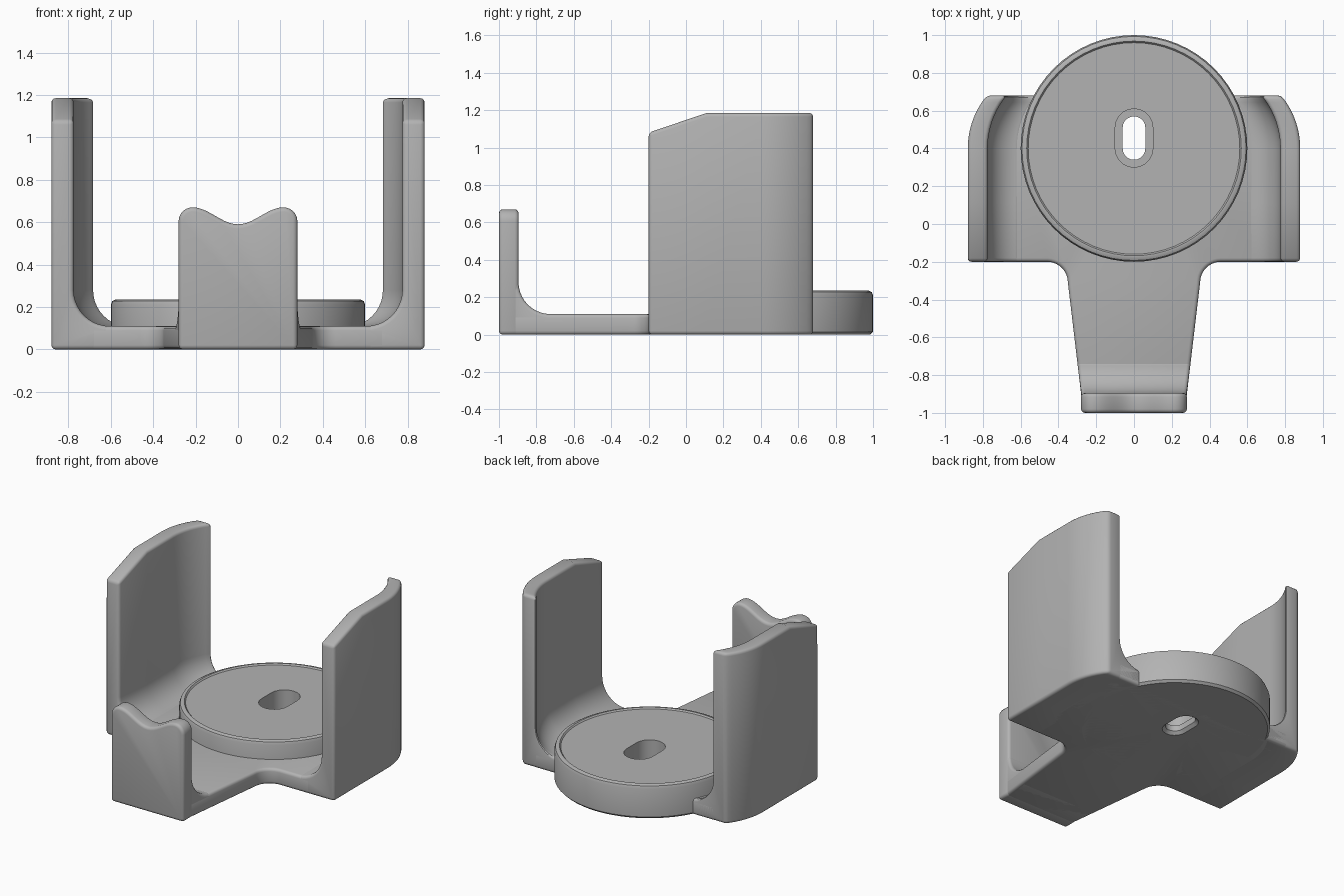
import bpy
import bmesh
from math import sin, cos, pi, sqrt, radians

cube = bpy.data.objects.get("Cube")
if cube:
    bpy.data.objects.remove(cube, do_unlink=True)

grey = bpy.data.materials.new("matte grey")
grey.use_nodes = True
GREY = (0.45, 0.45, 0.45, 1)
grey.diffuse_color = GREY
grey.node_tree.nodes["Principled BSDF"].inputs["Base Color"].default_value = GREY

BASE, EDGE, FILLET = 0.11, 0.02, 0.17


def loft(name, sections):
    """Skin a closed solid through equal-length point loops."""
    bm = bmesh.new()
    rings = [[bm.verts.new(p) for p in s] for s in sections]
    n = len(rings[0])
    for a, b in zip(rings, rings[1:]):
        for i in range(n):
            j = (i + 1) % n
            bm.faces.new((a[i], a[j], b[j], b[i]))
    bm.faces.new(rings[0][::-1])
    bm.faces.new(rings[-1])
    bmesh.ops.recalc_face_normals(bm, faces=bm.faces)
    mesh = bpy.data.meshes.new(name)
    bm.to_mesh(mesh)
    bm.free()
    mesh.materials.append(grey)
    ob = bpy.data.objects.new(name, mesh)
    bpy.context.collection.objects.link(ob)
    return ob


def finish(ob, rounded=True, cutter=None):
    """Round the edges, cut the slot, and smooth the shading."""
    bpy.ops.object.select_all(action='DESELECT')
    bpy.context.view_layer.objects.active = ob
    ob.select_set(True)
    if rounded:
        m = ob.modifiers.new("rounding", 'BEVEL')
        m.width, m.segments = EDGE, 3
        m.limit_method, m.angle_limit = 'ANGLE', radians(40)
        m.use_clamp_overlap = False
        bpy.ops.object.modifier_apply(modifier=m.name)
    if cutter:
        m = ob.modifiers.new("slot", 'BOOLEAN')
        m.operation, m.solver, m.object = 'DIFFERENCE', 'EXACT', cutter
        bpy.ops.object.modifier_apply(modifier=m.name)
    bpy.ops.object.shade_smooth_by_angle(angle=radians(35))


def arc(cx, cy, r, start, end, steps=10):
    angles = [radians(start + (end - start) * i / steps) for i in range(steps + 1)]
    return [(cx + r * cos(a), cy + r * sin(a)) for a in angles]


def half_width(y):
    """Half width of the tapering tongue."""
    return 0.28 + (y + 0.9) * 0.117


# Slot cutter: wide pocket above, narrow opening with a flared mouth below
def capsule(r, z):
    pts = arc(0, 0.51, r, 0, 180) + arc(0, 0.4, r, 180, 360)
    return [(x, y, z) for x, y in pts]


slot = loft("slot_cutter", [capsule(r, z) for r, z in
            ((0.09, -0.01), (0.06, 0.02), (0.06, 0.06), (0.1, 0.06), (0.1, 0.3))])
slot.hide_render = True

# Base plate with the tongue that runs to the front
right = [(half_width(-0.97), -0.97)] + arc(0.46, -0.31, 0.11, 180, 90) + [(0.7, -0.2), (0.7, 0.68)]
outline = right + [(-x, y) for x, y in reversed(right)]
plate = loft("base_plate", [[(x, y, z) for x, y in outline] for z in (0, BASE)])
finish(plate, cutter=slot)

# Round platform with a fine raised rim
rim = [(0.585, 0), (0.6, 0.015), (0.6, 0.21), (0.593, 0.228), (0.578, 0.235),
       (0.568, 0.235), (0.56, 0.226)]
disc = loft("round_platform", [[(x, y, z) for x, y in arc(0, 0.4, r, 0, 354.375, 63)]
                               for r, z in rim])
finish(disc, rounded=False, cutter=slot)
bpy.data.objects.remove(slot, do_unlink=True)


# Side walls: filleted section swept along a path that curves in at the back
def wall_section(side, y):
    bend = max(0, y - 0.4)
    outer = 0.44 + sqrt(0.44 ** 2 - bend ** 2)
    top = min(1.185, 1.08 + (y + 0.2) * 0.34)
    inner = 0.105
    sec = [(0, 0), (0, top), (inner, top)]
    sec += arc(inner + FILLET, BASE + FILLET, FILLET, 180, 270)
    sec += [(inner + FILLET, 0)]
    return [(side * (outer - d), y, z) for d, z in sec]


path = [-0.2, 0.11] + [0.4 + 0.28 * i / 8 for i in range(9)]
for side, label in ((1, "left"), (-1, "right")):
    finish(loft(label + "_wall", [wall_section(side, y) for y in path]))

# Front tab with a saddle-shaped top
edge = [(0.28, 0)] + arc(0.215, 0.605, 0.065, 0, 90, 6)
saddle = [(x, 0.63 - 0.04 * cos(pi * x / 0.215)) for x in
          [0.215 * (1 - i / 10) for i in range(1, 20)]]
profile = edge + saddle + [(-x, z) for x, z in reversed(edge)]
finish(loft("front_tab", [[(x, y, z) for x, z in profile] for y in (-1, -0.895)]))

# Fillet joining the tab to the tongue
curve = [(-0.95, 0), (-0.95, BASE + FILLET)]
curve += arc(-0.895 + FILLET, BASE + FILLET, FILLET, 180, 270) + [(-0.895 + FILLET, 0)]
finish(loft("tab_fillet", [[(s * half_width(y), y, z) for y, z in curve] for s in (-1, 1)]))
